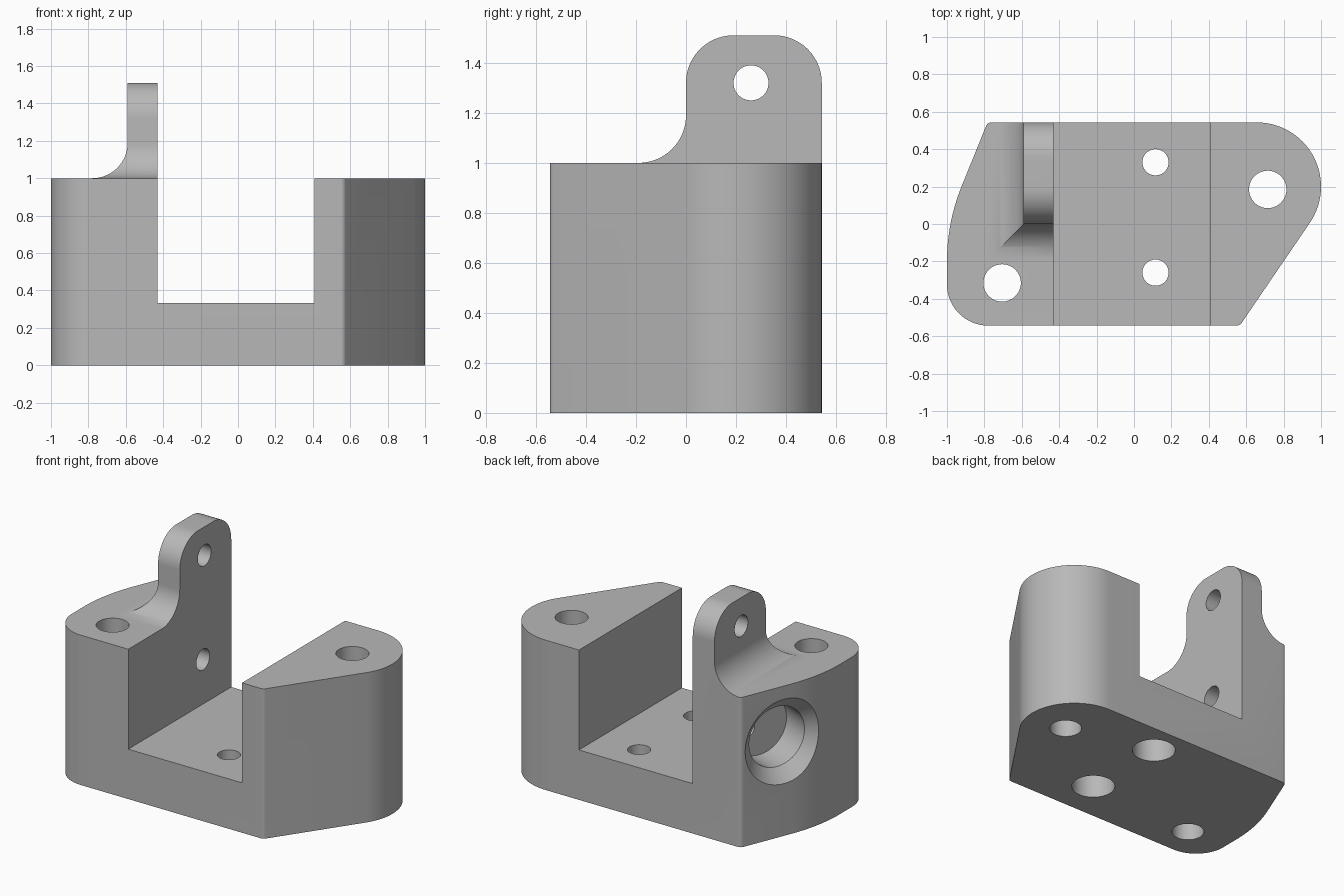
import bpy, bmesh, math
from mathutils import Vector, Matrix

if "Cube" in bpy.data.objects:
    bpy.data.objects.remove(bpy.data.objects["Cube"])

grey = bpy.data.materials.new("plain_grey")
grey.use_nodes = True
colour = (0.48, 0.48, 0.48, 1)
grey.diffuse_color = colour
grey.node_tree.nodes["Principled BSDF"].inputs["Base Color"].default_value = colour

HALF = 0.543      # half depth of the body
FILLET = 0.19     # radius of the lug corners and base fillets
LUG_TOP = 1.51


def arc(cx, cy, r, start, end, steps=24):
    angles = [math.radians(start + (end - start) * i / steps) for i in range(steps + 1)]
    return [(cx + r * math.cos(a), cy + r * math.sin(a)) for a in angles]


def make_object(name, bm):
    bmesh.ops.recalc_face_normals(bm, faces=bm.faces)
    mesh = bpy.data.meshes.new(name)
    bm.to_mesh(mesh)
    bm.free()
    mesh.materials.append(grey)
    obj = bpy.data.objects.new(name, mesh)
    bpy.context.collection.objects.link(obj)
    return obj


def prism(name, points, place, direction):
    """Extrude a closed profile; place maps profile points into space."""
    bm = bmesh.new()
    face = bm.faces.new([bm.verts.new(place(u, v)) for u, v in points])
    extruded = bmesh.ops.extrude_face_region(bm, geom=[face])
    verts = [g for g in extruded["geom"] if isinstance(g, bmesh.types.BMVert)]
    bmesh.ops.translate(bm, verts=verts, vec=direction)
    return make_object(name, bm)


def frustum(name, start, end, r1, r2=None):
    """Round cutter between two points."""
    start, end = Vector(start), Vector(end)
    axis = end - start
    turn = axis.to_track_quat("Z", "Y").to_matrix().to_4x4()
    bm = bmesh.new()
    bmesh.ops.create_cone(bm, cap_ends=True, segments=64, radius1=r1,
                          radius2=r1 if r2 is None else r2, depth=axis.length,
                          matrix=Matrix.Translation((start + end) / 2) @ turn)
    return make_object(name, bm)


def combine(target, cutter, operation):
    cutter.hide_render = True
    mod = target.modifiers.new("cut", "BOOLEAN")
    mod.operation = operation
    mod.solver = "EXACT"
    mod.object = cutter
    bpy.context.view_layer.objects.active = target
    bpy.ops.object.modifier_apply(modifier=mod.name)
    bpy.data.objects.remove(cutter)


# Plan outline of the body
plan = (arc(-0.78, 0.22 - HALF, 0.22, 180, 270)
        + arc(0.55, 0.03 - HALF, 0.03, -90, -34.4, 6)
        + arc(0.657, 0.2, HALF - 0.2, -34.4, 90, 36)
        + arc(-0.763, HALF - 0.03, 0.03, 90, 158, 6)
        + arc(0.07, -0.2, 1.07, 158, 180))
bracket = prism("bracket_body", plan, lambda u, v: (u, v, 0), (0, 0, 2))

# Front profile: channel, lug thickness and its left base fillet
front = ([(-1.2, -0.2), (-1.2, 1)]
         + arc(-0.59 - FILLET, 1 + FILLET, FILLET, -90, 0)
         + [(-0.59, LUG_TOP), (-0.43, LUG_TOP), (-0.43, 0.333), (0.41, 0.333),
            (0.41, 1), (1.2, 1), (1.2, -0.2)])
combine(bracket, prism("front_profile", front, lambda u, v: (u, -1, v), (0, 2, 0)), "INTERSECT")

# Side profile: rounded lug top and its front base fillet
shoulder = LUG_TOP - FILLET
side = ([(-0.8, -0.2), (-0.8, 1)]
        + arc(-FILLET, 1 + FILLET, FILLET, -90, 0)
        + arc(FILLET, shoulder, FILLET, 180, 90)
        + arc(HALF - FILLET, shoulder, FILLET, 90, 0)
        + [(0.8, shoulder), (0.8, -0.2)])
combine(bracket, prism("side_profile", side, lambda u, v: (-1.5, u, v), (3, 0, 0)), "INTERSECT")

# Vertical bolt holes through both end blocks
for x, y in ((0.715, 0.185), (-0.705, -0.315)):
    combine(bracket, frustum("bolt_hole", (x, y, -0.1), (x, y, 1.2), 0.1), "DIFFERENCE")

# Floor holes, counterbored from below
for y in (0.33, -0.26):
    combine(bracket, frustum("floor_hole", (0.115, y, -0.1), (0.115, y, 0.5), 0.07), "DIFFERENCE")
    combine(bracket, frustum("floor_counterbore", (0.115, y, -0.1), (0.115, y, 0.2), 0.135), "DIFFERENCE")

# Lug hole
combine(bracket, frustum("lug_hole", (-0.8, 0.26, 1.32), (-0.3, 0.26, 1.32), 0.07), "DIFFERENCE")

# Countersunk bore, square to the slanted wall, with a small hole into the channel
mouth = Vector((-0.9, 0.252, 0.63))
inward = Vector((math.cos(math.radians(22)), -math.sin(math.radians(22)), 0))
outside = mouth - inward * 0.1
combine(bracket, frustum("bore", outside, mouth + inward * 0.28, 0.2), "DIFFERENCE")
combine(bracket, frustum("countersink", outside, mouth + inward * 0.08, 0.38, 0.2), "DIFFERENCE")
combine(bracket, frustum("pin_hole", (-0.75, 0.245, 0.63), (-0.3, 0.245, 0.63), 0.07), "DIFFERENCE")

# Smooth the curved walls and keep the edges sharp
bpy.ops.object.select_all(action="DESELECT")
bracket.select_set(True)
bpy.context.view_layer.objects.active = bracket
bpy.ops.object.shade_smooth_by_angle(angle=math.radians(25))
